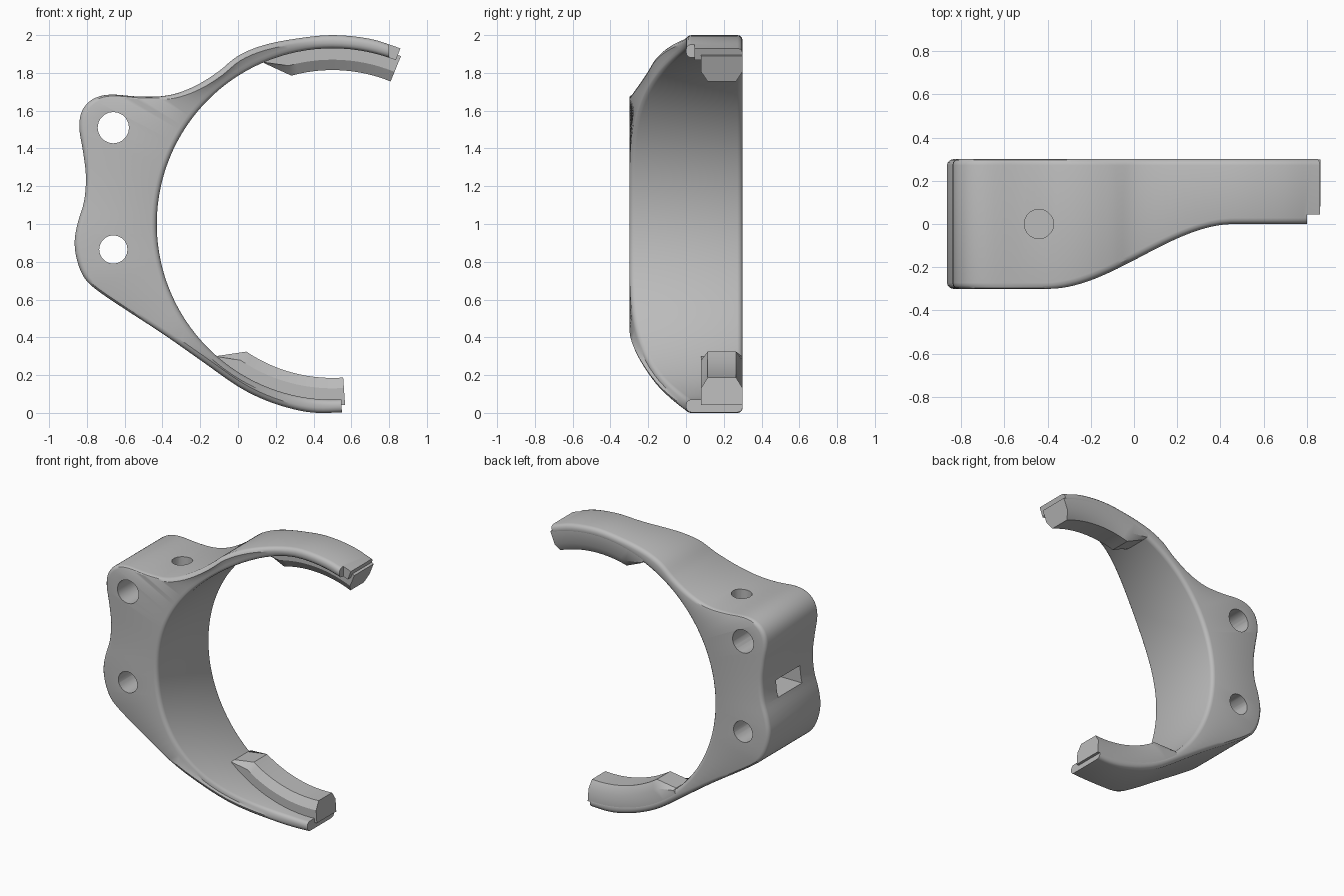
import bpy, bmesh, math
from mathutils import Vector

if "Cube" in bpy.data.objects:
    bpy.data.objects.remove(bpy.data.objects["Cube"], do_unlink=True)

CX, CZ, INNER = 0.5, 1.0, 0.93
BACK = 0.3

grey = bpy.data.materials.new("plain grey")
grey.use_nodes = True
grey.diffuse_color = (0.5, 0.5, 0.5, 1)
grey.node_tree.nodes["Principled BSDF"].inputs["Base Color"].default_value = (0.5, 0.5, 0.5, 1)


def polar(r, angle, y):
    return Vector((CX + r * math.cos(angle), y, CZ + r * math.sin(angle)))


def sweep(name, sections):
    """Skin a row of matching closed sections and cap both ends."""
    bm = bmesh.new()
    rings = [[bm.verts.new(p) for p in s] for s in sections]
    n = len(rings[0])
    for a, b in zip(rings, rings[1:]):
        for i in range(n):
            j = (i + 1) % n
            bm.faces.new((a[i], a[j], b[j], b[i]))
    bm.faces.new(rings[0])
    bm.faces.new(rings[-1])
    bmesh.ops.recalc_face_normals(bm, faces=bm.faces)
    mesh = bpy.data.meshes.new(name)
    bm.to_mesh(mesh)
    bm.free()
    mesh.materials.append(grey)
    obj = bpy.data.objects.new(name, mesh)
    bpy.context.collection.objects.link(obj)
    return obj


def spline(points, steps):
    """Smooth curve through the points."""
    p = [Vector(q) for q in points]
    p = [2 * p[0] - p[1]] + p + [2 * p[-1] - p[-2]]
    out = []
    for a, b, c, d in zip(p, p[1:], p[2:], p[3:]):
        for k in range(steps):
            t = k / steps
            out.append(0.5 * (2 * b + (c - a) * t + (2 * a - 5 * b + 4 * c - d) * t * t
                              + (3 * b - a - 3 * c + d) * t ** 3))
    return out + [p[-2]]


def front_y(x):
    """Front edge: full depth at the mount, half depth along the arms."""
    t = min(max((x + 0.42) / 0.88, 0), 1)
    return -0.3 + 0.3 * t * t * (3 - 2 * t)


# Main bracket: outer outline paired with the round inner wall
outline = [(0.86, 1.93), (0.7, 1.98), (0.5, 2.0), (0.3, 1.98), (0.13, 1.945), (0, 1.89),
           (-0.1, 1.81), (-0.2, 1.745), (-0.3, 1.7), (-0.4, 1.677), (-0.53, 1.675),
           (-0.68, 1.685), (-0.77, 1.66), (-0.825, 1.6), (-0.84, 1.51), (-0.82, 1.38),
           (-0.805, 1.25), (-0.815, 1.12), (-0.85, 1.0), (-0.865, 0.9), (-0.85, 0.8),
           (-0.81, 0.71), (-0.74, 0.645), (-0.6, 0.55), (-0.4, 0.42), (-0.2, 0.28),
           (0, 0.14), (0.15, 0.065), (0.3, 0.018), (0.42, 0), (0.55, 0.003)]


def bracket_section(x, z, shrink=0.0):
    angle = math.atan2(z - CZ, x - CX)
    outer = math.hypot(x - CX, z - CZ)
    rad = 0.028
    pts = []
    corners = [(outer, BACK, -1, -1), (INNER, BACK, 1, -1), (INNER, None, 1, 1), (outer, None, -1, 1)]
    for k, (r, y, sr, sy) in enumerate(corners):
        if y is None:
            y = front_y(polar(r, angle, 0).x)
        for step in range(4):
            a = (k + step / 3) * math.pi / 2
            pts.append(polar(r + sr * rad + math.cos(a) * rad, angle,
                             y + sy * rad + math.sin(a) * rad))
    return pts


bracket = sweep("clamp_bracket", [bracket_section(*p) for p in spline(outline, 4)])


# Chamfered gripping lips inside both arm tips
def lip(name, tip, full, root):
    angles = [tip + (full - tip) * i / 14 for i in range(15)] + [root]
    sections = []
    for deg in angles:
        a = math.radians(deg)
        low, mid = (0.925, 0.93) if deg == root else (0.815, 0.87)
        sections.append([polar(r, a, y) for r, y in
                         ((0.96, 0.08), (mid, 0.08), (low, 0.115),
                          (low, 0.265), (mid, 0.299), (0.96, 0.299))])
    return sweep(name, sections)


upper_lip = lip("upper_lip", 67.8, 105.5, 113)
lower_lip = lip("lower_lip", 274, 236, 229)


# Cut the holes, the side slot and the small step at the upper tip
def cut(target, cutter):
    mod = target.modifiers.new("cut", "BOOLEAN")
    mod.operation = "DIFFERENCE"
    mod.solver = "EXACT"
    mod.object = cutter
    bpy.ops.object.select_all(action="DESELECT")
    bpy.context.view_layer.objects.active = target
    target.select_set(True)
    bpy.ops.object.modifier_apply(modifier=mod.name)
    bpy.data.objects.remove(cutter, do_unlink=True)


def drill(radius, depth, location, rotation=(0, 0, 0)):
    bpy.ops.mesh.primitive_cylinder_add(vertices=20, radius=radius, depth=depth,
                                        location=location, rotation=rotation)
    cutter = bpy.context.object
    cutter.data.materials.append(grey)
    cut(bracket, cutter)


def box_cut(location, size):
    bpy.ops.mesh.primitive_cube_add(size=1, location=location)
    cutter = bpy.context.object
    cutter.scale = size
    cutter.data.materials.append(grey)
    cut(bracket, cutter)


drill(0.083, 1, (-0.66, 0, 1.51), (math.pi / 2, 0, 0))
drill(0.075, 1, (-0.66, 0, 0.865), (math.pi / 2, 0, 0))
drill(0.068, 0.6, (-0.44, 0, 1.72))
box_cut((-0.8, 0, 1.15), (0.4, 0.27, 0.12))
box_cut((0.9, -0.05, 1.9), (0.2, 0.19, 0.4))

for obj in (bracket, upper_lip, lower_lip):
    bpy.ops.object.select_all(action="DESELECT")
    bpy.context.view_layer.objects.active = obj
    obj.select_set(True)
    bpy.ops.object.shade_smooth_by_angle(angle=math.radians(32))
